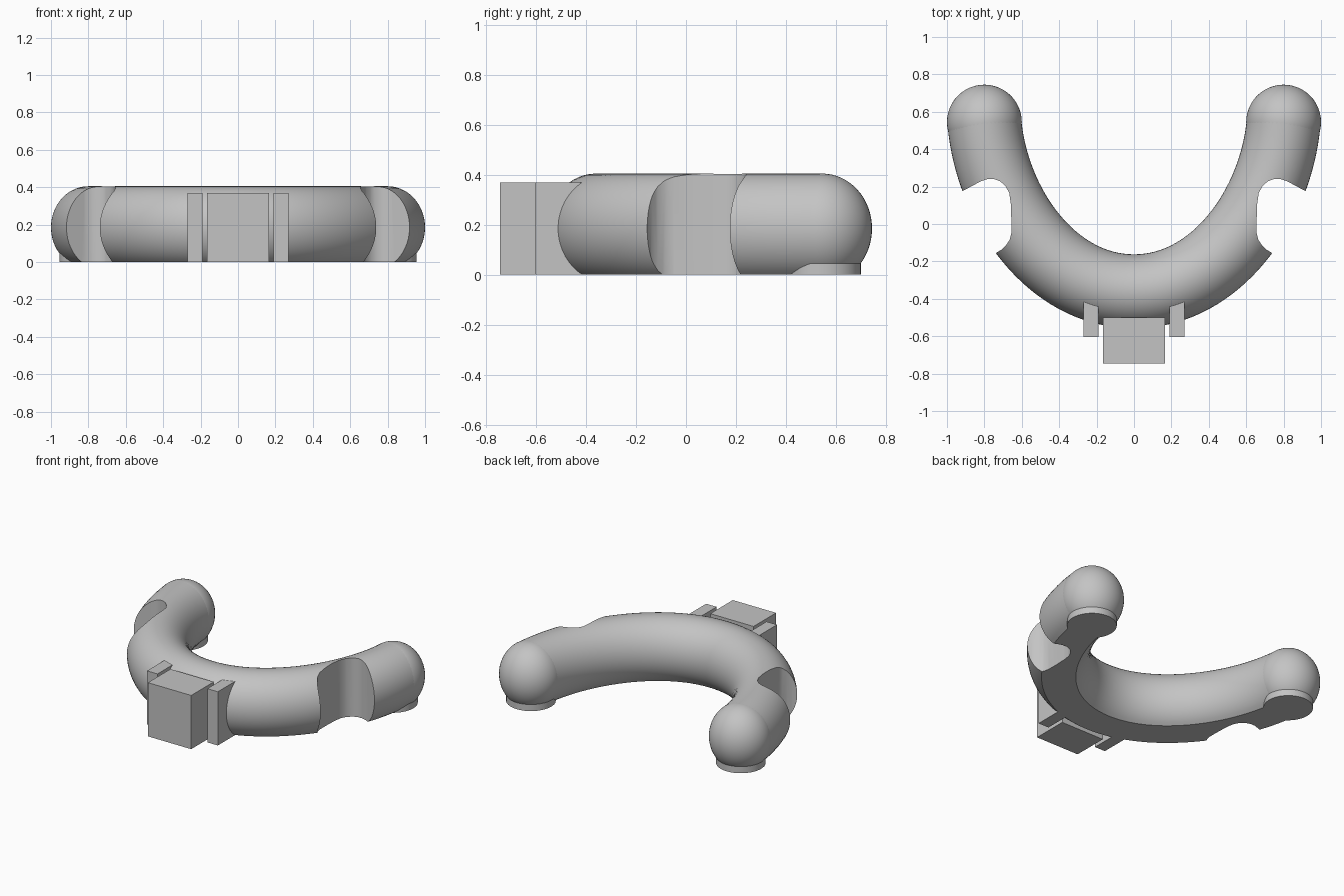
import bpy
import bmesh
import math
from mathutils import Vector, Matrix

cube = bpy.data.objects.get("Cube")
if cube:
    bpy.data.objects.remove(cube, do_unlink=True)

# Single plain material
grey = bpy.data.materials.new("light grey")
grey.use_nodes = True
colour = (0.55, 0.55, 0.55, 1)
grey.diffuse_color = colour
grey.node_tree.nodes["Principled BSDF"].inputs["Base Color"].default_value = colour

MID_Z, WIDE, TALL = 0.185, 0.198, 0.22
END = (0.8, 0.545)


def add(name, bm):
    bmesh.ops.recalc_face_normals(bm, faces=bm.faces[:])
    mesh = bpy.data.meshes.new(name)
    bm.to_mesh(mesh)
    bm.free()
    mesh.materials.append(grey)
    obj = bpy.data.objects.new(name, mesh)
    bpy.context.collection.objects.link(obj)
    return obj


def activate(obj):
    bpy.ops.object.select_all(action="DESELECT")
    obj.select_set(True)
    bpy.context.view_layer.objects.active = obj


def smooth(obj):
    activate(obj)
    bpy.ops.object.shade_smooth_by_angle(angle=math.radians(30))


def box(name, x, y, z):
    bm = bmesh.new()
    bmesh.ops.create_cube(bm, size=1)
    for v in bm.verts:
        for i, (lo, hi) in enumerate((x, y, z)):
            v.co[i] = lo if v.co[i] < 0 else hi
    return add(name, bm)


def prism(name, points, z0, z1):
    bm = bmesh.new()
    face = bm.faces.new([bm.verts.new((x, y, z0)) for x, y in points])
    ext = bmesh.ops.extrude_face_region(bm, geom=[face])
    top = [g for g in ext["geom"] if isinstance(g, bmesh.types.BMVert)]
    bmesh.ops.translate(bm, vec=(0, 0, z1 - z0), verts=top)
    return add(name, bm)


# Centre line of the U: one bezier half, mirrored
P = [Vector(p) for p in ((0, -0.36), (0.44, -0.36), (0.76, 0.095), END)]


def bezier(t):
    s = 1 - t
    return P[0] * s**3 + P[1] * (3 * s * s * t) + P[2] * (3 * s * t * t) + P[3] * t**3


STEPS = 32
half = [bezier(i / STEPS) for i in range(STEPS + 1)]
path = [Vector((-p.x, p.y)) for p in reversed(half[1:])] + half

# Oval section with a flat base, swept along the centre line
drop = math.asin(MID_Z / TALL)
ARC = 44
section = []
for i in range(ARC + 1):
    a = -drop + (math.pi + 2 * drop) * i / ARC
    section.append((WIDE * math.cos(a), MID_Z + TALL * math.sin(a)))

bm = bmesh.new()
rings = []
for i, p in enumerate(path):
    d = (path[min(i + 1, len(path) - 1)] - path[max(i - 1, 0)]).normalized()
    rings.append([bm.verts.new((p.x + d.y * u, p.y - d.x * u, max(z, 0)))
                  for u, z in section])
for a, b in zip(rings, rings[1:]):
    for j in range(len(section)):
        k = (j + 1) % len(section)
        bm.faces.new((a[j], a[k], b[k], b[j]))
bm.faces.new(rings[0])
bm.faces.new(rings[-1])
body = add("curved_body", bm)

# Rounded notch in the outer side of each arm
notch = [(1.15, 0.05), (0.909, 0.18), (0.82, 0.228), (0.785, 0.24), (0.75, 0.241),
         (0.715, 0.228), (0.685, 0.2), (0.667, 0.165), (0.659, 0.11), (0.656, 0.03),
         (0.656, -0.05), (0.665, -0.085), (0.685, -0.115), (0.71, -0.138),
         (0.743, -0.158), (0.95, -0.24)]
for side in (1, -1):
    cutter = prism("notch_cutter", [(side * x, y) for x, y in notch], -0.1, 0.6)
    cutter.hide_render = True
    activate(body)
    mod = body.modifiers.new("notch", "BOOLEAN")
    mod.operation = "DIFFERENCE"
    mod.solver = "EXACT"
    mod.object = cutter
    bpy.ops.object.modifier_apply(modifier=mod.name)
    bpy.data.objects.remove(cutter, do_unlink=True)
smooth(body)

for side, label in ((1, "left"), (-1, "right")):
    # Domed arm end, cut flat at the ground
    bm = bmesh.new()
    bmesh.ops.create_uvsphere(bm, u_segments=48, v_segments=32, radius=1)
    bmesh.ops.transform(bm, verts=bm.verts[:], matrix=Matrix.Translation(
        (side * END[0], END[1], MID_Z)) @ Matrix.Diagonal((0.2, 0.2, TALL, 1)))
    cut = bmesh.ops.bisect_plane(bm, geom=bm.verts[:] + bm.edges[:] + bm.faces[:],
                                 plane_co=(0, 0, 0), plane_no=(0, 0, 1), clear_inner=True)
    rim = [g for g in cut["geom_cut"] if isinstance(g, bmesh.types.BMEdge)]
    bmesh.ops.edgeloop_fill(bm, edges=rim)
    smooth(add(label + "_arm_end", bm))

    # Round foot pad
    circle = [(side * END[0] + 0.155 * math.cos(a), END[1] + 0.155 * math.sin(a))
              for a in (math.tau * i / 48 for i in range(48))]
    smooth(prism(label + "_foot_pad", circle, 0, 0.045))

    # Thin upright plate beside the front block
    box(label + "_front_plate", sorted((side * 0.19, side * 0.27)), (-0.605, -0.4), (0, 0.37))

# Front block
box("front_block", (-0.165, 0.165), (-0.745, -0.5), (0, 0.37))
